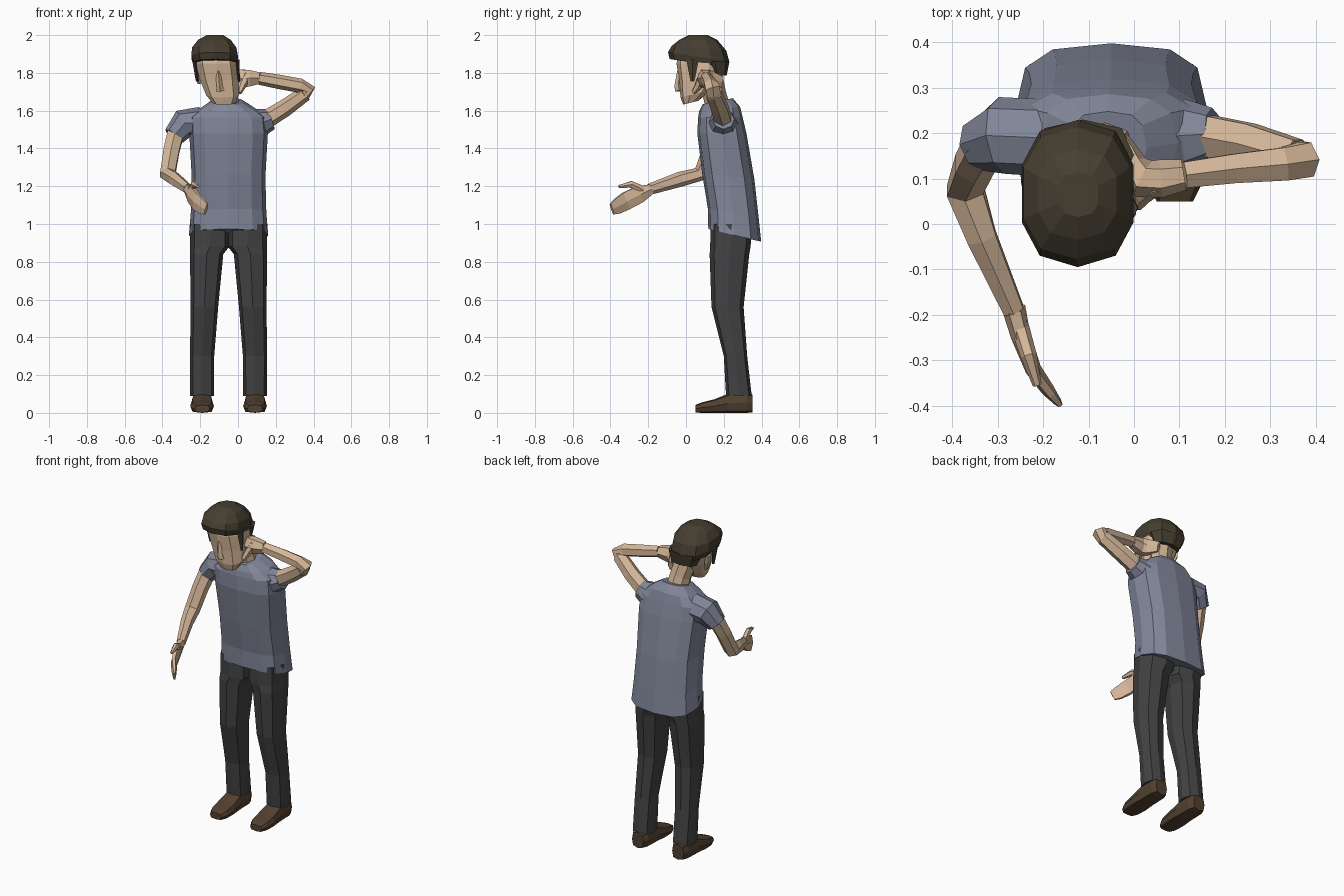
import bpy, bmesh, math
from mathutils import Vector


def mat(name, c):
    m = bpy.data.materials.new(name)
    m.diffuse_color = (*c, 1)
    return m


SKIN = mat("skin", (0.66, 0.47, 0.32))
SHIRT = mat("shirt", (0.22, 0.24, 0.32))
PANTS = mat("trousers", (0.055, 0.055, 0.057))
HAIR = mat("hair", (0.06, 0.048, 0.03))
SHOE = mat("leather", (0.085, 0.052, 0.03))


def loft(name, stations, material, n=8, ref=(1, 0, 0), axis=None, power=1.0, slopes=None, mirror=None):
    """Skin rings (x, y, z, radius along ref, other radius); rings follow the path unless axis is set."""
    bm = bmesh.new()
    pts = [Vector(s[:3]) for s in stations]
    ref = Vector(ref)
    rings = []
    for i, s in enumerate(stations):
        t = Vector(axis) if axis else Vector()
        if not axis:
            if i > 0:
                t += (pts[i] - pts[i - 1]).normalized()
            if i < len(pts) - 1:
                t += (pts[i + 1] - pts[i]).normalized()
            t.normalize()
        u = (ref - t * ref.dot(t)).normalized()
        v = t.cross(u)
        ring = []
        for k in range(n):
            a = 2 * math.pi * (k + 0.5 * (n % 4 == 2)) / n
            c, d = math.cos(a), math.sin(a)
            c = math.copysign(abs(c) ** power, c)
            d = math.copysign(abs(d) ** power, d)
            p = pts[i] + u * c * s[3] + v * d * s[4]
            if slopes:
                p.z += slopes[i] * (p.y - pts[i].y)
            ring.append(bm.verts.new(p))
        rings.append(ring)
    for a, b in zip(rings, rings[1:]):
        for k in range(n):
            j = (k + 1) % n
            bm.faces.new((a[k], a[j], b[j], b[k]))
    bm.faces.new(rings[0][::-1])
    bm.faces.new(rings[-1])
    if mirror is not None:
        for v in bm.verts:
            v.co.x = 2 * mirror - v.co.x
    bmesh.ops.recalc_face_normals(bm, faces=bm.faces)
    me = bpy.data.meshes.new(name)
    bm.to_mesh(me)
    bm.free()
    me.materials.append(material)
    ob = bpy.data.objects.new(name, me)
    bpy.context.collection.objects.link(ob)
    return ob


Z = (0, 0, 1)
Y = (0, 1, 0)

# Trouser legs and shoes, mirrored about the body centre
for side, m in (("right", None), ("left", -0.05)):
    loft(side + "_trouser_leg", [
        (-0.19, 0.28, 0.09, 0.063, 0.068), (-0.19, 0.262, 0.30, 0.064, 0.062),
        (-0.178, 0.22, 0.56, 0.073, 0.085), (-0.166, 0.23, 0.84, 0.088, 0.105),
        (-0.15, 0.235, 0.88, 0.104, 0.107), (-0.15, 0.24, 1.0, 0.104, 0.11)],
        PANTS, axis=Z, power=0.75, mirror=m)
    loft(side + "_shoe", [
        (-0.19, 0.05, 0.022, 0.04, 0.02), (-0.19, 0.085, 0.028, 0.058, 0.028),
        (-0.19, 0.15, 0.036, 0.063, 0.036), (-0.19, 0.22, 0.05, 0.058, 0.05),
        (-0.19, 0.32, 0.055, 0.055, 0.055), (-0.19, 0.352, 0.05, 0.04, 0.048)],
        SHOE, axis=Y, power=0.6, mirror=m)

# Shirt body and sleeves
loft("shirt", [
    (-0.05, 0.258, 0.94, 0.21, 0.14), (-0.05, 0.25, 1.06, 0.2, 0.134),
    (-0.05, 0.224, 1.25, 0.195, 0.138), (-0.05, 0.19, 1.48, 0.208, 0.13),
    (-0.055, 0.182, 1.565, 0.205, 0.118), (-0.055, 0.178, 1.61, 0.15, 0.108),
    (-0.058, 0.168, 1.65, 0.085, 0.08)],
    SHIRT, n=12, axis=Z, power=0.7, slopes=[-0.24, -0.15, -0.1, 0, 0, 0.1, 0.2])
loft("right_sleeve", [
    (-0.2, 0.19, 1.535, 0.085, 0.085), (-0.29, 0.195, 1.53, 0.085, 0.078),
    (-0.338, 0.175, 1.465, 0.06, 0.058)], SHIRT, ref=Y)
loft("left_sleeve", [
    (0.06, 0.19, 1.53, 0.09, 0.09), (0.12, 0.195, 1.535, 0.08, 0.075),
    (0.175, 0.198, 1.555, 0.058, 0.056)], SHIRT, ref=Y)

# Right arm: bent forward with an open hand
loft("right_arm", [
    (-0.325, 0.18, 1.5, 0.05, 0.05), (-0.352, 0.13, 1.39, 0.048, 0.045),
    (-0.372, 0.076, 1.265, 0.046, 0.04), (-0.335, -0.03, 1.237, 0.037, 0.04),
    (-0.265, -0.19, 1.185, 0.026, 0.03)], SKIN, n=6)
loft("right_hand", [
    (-0.265, -0.185, 1.185, 0.03, 0.026), (-0.25, -0.245, 1.158, 0.052, 0.022),
    (-0.222, -0.32, 1.12, 0.054, 0.018), (-0.19, -0.365, 1.093, 0.047, 0.015),
    (-0.168, -0.392, 1.078, 0.034, 0.009)], SKIN, n=6, ref=Z)
loft("right_thumb", [
    (-0.25, -0.23, 1.18, 0.025, 0.02), (-0.232, -0.29, 1.21, 0.02, 0.018),
    (-0.213, -0.355, 1.198, 0.009, 0.01)], SKIN, n=6, ref=Z)

# Left arm: raised, hand against the head
loft("left_arm", [
    (0.13, 0.2, 1.54, 0.052, 0.05), (0.25, 0.178, 1.615, 0.05, 0.046),
    (0.355, 0.148, 1.69, 0.044, 0.04)], SKIN, n=6, ref=Y)
loft("left_forearm", [
    (0.345, 0.15, 1.67, 0.04, 0.03), (0.378, 0.142, 1.715, 0.045, 0.032),
    (0.33, 0.132, 1.732, 0.042, 0.038), (0.22, 0.122, 1.752, 0.037, 0.038),
    (0.11, 0.108, 1.772, 0.033, 0.034)], SKIN, n=6, ref=Y)
loft("left_hand", [
    (0.11, 0.108, 1.772, 0.036, 0.034), (0.06, 0.1, 1.772, 0.05, 0.042),
    (0.02, 0.1, 1.77, 0.055, 0.045), (0.0, 0.13, 1.765, 0.05, 0.03),
    (-0.025, 0.19, 1.75, 0.035, 0.014)], SKIN, n=6, ref=Z)
loft("left_thumb", [
    (0.05, 0.09, 1.79, 0.025, 0.025), (0.02, 0.065, 1.73, 0.022, 0.022),
    (0.008, 0.04, 1.695, 0.012, 0.012)], SKIN, n=6, ref=Y)

# Neck and head, tilted forward and to one side
loft("neck", [(-0.055, 0.175, 1.59, 0.07, 0.066), (-0.07, 0.15, 1.69, 0.065, 0.062),
              (-0.1, 0.12, 1.8, 0.07, 0.07)], SKIN)
loft("head", [
    (-0.075, 0.025, 1.642, 0.06, 0.04), (-0.082, 0.053, 1.69, 0.09, 0.082),
    (-0.1, 0.075, 1.77, 0.107, 0.112), (-0.115, 0.075, 1.85, 0.113, 0.125),
    (-0.12, 0.075, 1.92, 0.1, 0.11)], SKIN, n=10, axis=Z, power=0.8,
    slopes=[0.25, 0.25, 0.1, 0, 0])
loft("nose", [(-0.094, -0.035, 1.705, 0.024, 0.022), (-0.098, -0.04, 1.73, 0.017, 0.022),
              (-0.105, -0.035, 1.81, 0.011, 0.012)], SKIN, n=4)
loft("right_ear", [(-0.205, 0.09, 1.74, 0.01, 0.015), (-0.218, 0.095, 1.79, 0.014, 0.032),
                   (-0.222, 0.095, 1.83, 0.012, 0.03)], SKIN, n=6, axis=Z)

# Hair cap with fringe and sideburns
loft("hair", [
    (-0.122, 0.068, 1.85, 0.118, 0.155), (-0.124, 0.067, 1.885, 0.128, 0.162),
    (-0.126, 0.068, 1.93, 0.122, 0.145), (-0.125, 0.065, 1.975, 0.09, 0.1),
    (-0.122, 0.065, 2.0, 0.045, 0.05)], HAIR, n=10, axis=Z, power=0.8,
    slopes=[-0.15, -0.15, -0.08, 0, 0])
loft("back_hair", [
    (-0.105, 0.165, 1.785, 0.085, 0.05), (-0.112, 0.152, 1.86, 0.112, 0.078)],
    HAIR, axis=Z, power=0.8)
for side, x, lean in (("left", 0.002, 0.008), ("right", -0.215, 0.014)):
    loft(side + "_sideburn", [(x, 0.035, 1.755, 0.008, 0.012),
                              (x - lean, 0.035, 1.87, 0.014, 0.032)], HAIR, n=4, axis=Z)
